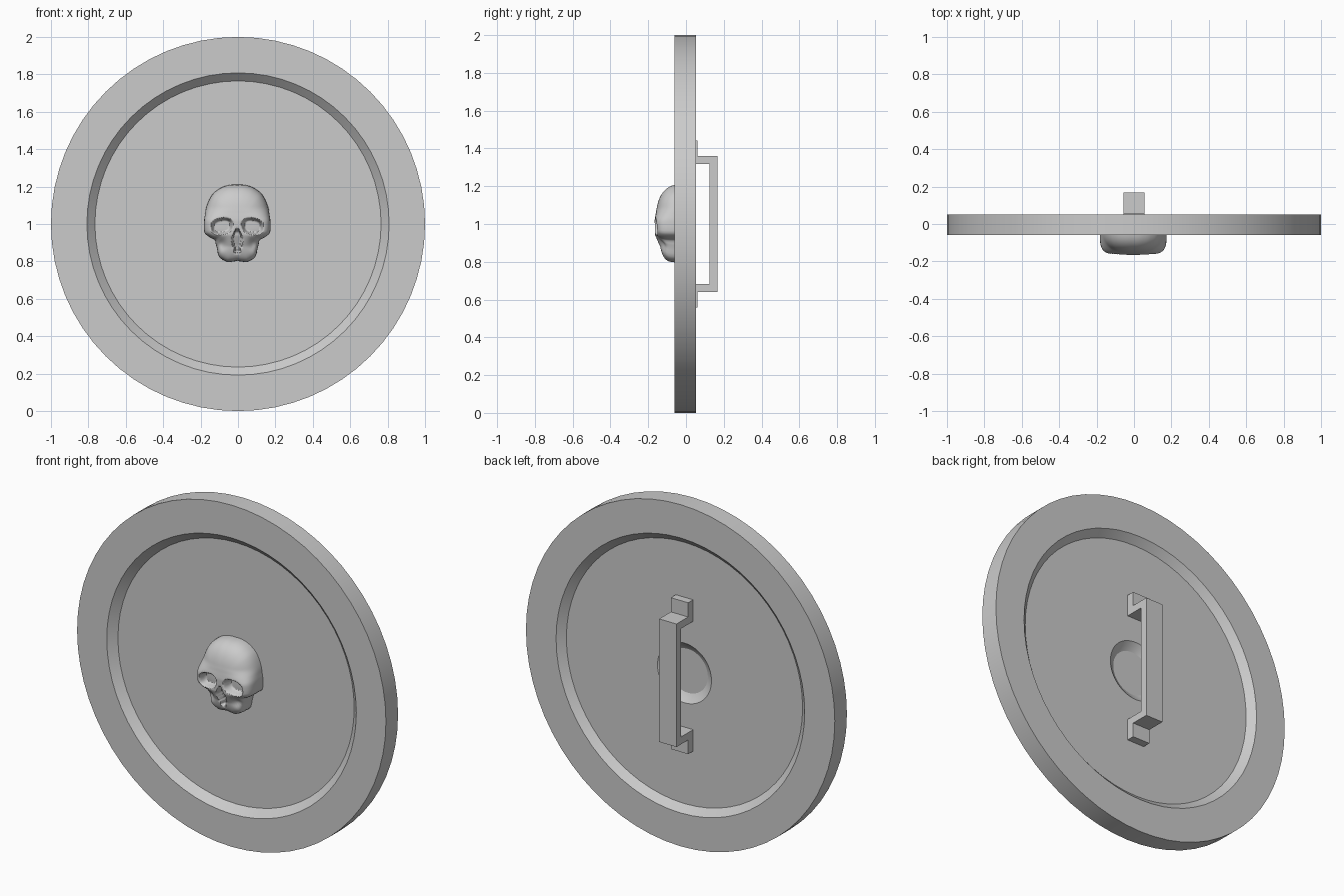
import bpy, bmesh, math
from mathutils import Vector, Matrix

if "Cube" in bpy.data.objects:
    bpy.data.objects.remove(bpy.data.objects["Cube"])


def make_object(name, bm, angle=35):
    bmesh.ops.remove_doubles(bm, verts=bm.verts, dist=1e-5)
    bmesh.ops.recalc_face_normals(bm, faces=bm.faces)
    me = bpy.data.meshes.new(name)
    bm.to_mesh(me)
    bm.free()
    ob = bpy.data.objects.new(name, me)
    bpy.context.collection.objects.link(ob)
    bpy.ops.object.select_all(action='DESELECT')
    ob.select_set(True)
    bpy.context.view_layer.objects.active = ob
    bpy.ops.object.shade_smooth_by_angle(angle=math.radians(angle))
    return ob


def lerp_table(table, v):
    if v <= table[0][0]:
        return table[0][1]
    for (a, fa), (b, fb) in zip(table, table[1:]):
        if v <= b:
            return fa + (fb - fa) * (v - a) / (b - a)
    return table[-1][1]


def smooth(a, b, v):
    t = min(max((v - a) / (b - a), 0), 1)
    return t * t * (3 - 2 * t)


# Shield disc: turned profile (radius, y), recessed on both faces
FRONT, BACK, FLOOR_F, FLOOR_B = -0.06, 0.052, -0.018, 0.014
dent_r, dent_d = 0.175, 0.065
R = (dent_r ** 2 + dent_d ** 2) / (2 * dent_d)
profile = [(0, -0.07), (0.06, -0.064), (0.1, -0.048), (0.135, FLOOR_F),
           (0.765, FLOOR_F), (0.808, FRONT), (1, FRONT), (1, BACK),
           (0.805, BACK), (0.765, FLOOR_B)]
for i in range(9):                                   # hand dent behind the grip
    r = dent_r * (1 - i / 8)
    profile.append((r, FLOOR_B - (math.sqrt(R * R - r * r) - (R - dent_d))))
bm = bmesh.new()
vs = [bm.verts.new((r, y, 1)) for r, y in profile]
es = [bm.edges.new(p) for p in zip(vs, vs[1:])]
bmesh.ops.spin(bm, geom=vs + es, cent=(0, 0, 1), axis=(0, 1, 0),
               angle=2 * math.pi, steps=64, use_merge=True)
make_object("shield_disc", bm)

# Handle: bent strap side profile (y, height from centre), extruded in x
half = [(0.168, 0.36), (0.06, 0.36), (0.06, 0.443), (FLOOR_B, 0.443),
        (FLOOR_B, 0.317), (0.124, 0.317)]
outline = half + [(y, -h) for y, h in reversed(half)]
bm = bmesh.new()
f = bm.faces.new([bm.verts.new((-0.056, y, 1 + h)) for y, h in outline])
ext = bmesh.ops.extrude_face_region(bm, geom=[f])
bmesh.ops.translate(bm, vec=(0.112, 0, 0),
                    verts=[v for v in ext["geom"] if isinstance(v, bmesh.types.BMVert)])
make_object("handle", bm, 20)

# Skull relief: polar grid inside a mirrored outline, bulged and then carved
side = [(0, 0.21), (0.04, 0.209), (0.085, 0.195), (0.13, 0.162), (0.158, 0.11),
        (0.172, 0.05), (0.178, 0.0), (0.175, -0.05), (0.155, -0.066),
        (0.118, -0.085), (0.108, -0.13), (0.097, -0.178), (0.055, -0.203), (0, -0.196)]
radius = [(math.atan2(x, z), math.hypot(x, z)) for x, z in side]
ridge = [(-0.2, 0.11), (-0.12, 0.12), (-0.06, 0.145), (0.02, 0.148),
         (0.06, 0.142), (0.2, 0.142)]
N, M = 96, 40


def skull_height(x, z, t):
    p = 5 - 2.4 * smooth(0.0, 0.09, z)               # boxy face, round cranium
    h = lerp_table(ridge, z) * (1 - t ** p) ** (1 / p)
    ax = abs(x)
    # eye sockets, slightly drooping outwards
    ez = z + 0.012 + 0.12 * (ax - 0.08)
    e = ((abs(ax - 0.082) / 0.059) ** 2.6 + (abs(ez) / 0.044) ** 2.6) ** (1 / 2.6)
    h -= 0.05 * (1 - smooth(0.68, 1.04, e)) * min(1, h / 0.1)
    # nose opening: kite shape
    w = lerp_table([(-0.157, 0.008), (-0.075, 0.031), (-0.028, 0.008)], z)
    n = max(ax / w, abs(z + 0.092) / 0.066)
    h -= 0.04 * (1 - smooth(0.72, 1.08, n))
    # hollows under the cheekbones
    h -= 0.02 * math.exp(-((ax - 0.085) / 0.025) ** 2 - ((z + 0.105) / 0.03) ** 2)
    return max(h, 0)


bm = bmesh.new()
rings = []
for j in range(1, M + 1):
    t = math.sin(j / M * math.pi / 2)
    ring = []
    for i in range(N):
        a = -math.pi + 2 * math.pi * i / N
        r = t * lerp_table(radius, abs(a))
        x, z = r * math.sin(a), r * math.cos(a)
        ring.append(bm.verts.new((x - 0.004, FLOOR_F - skull_height(x, z, min(t, 1)), 1 + z)))
    rings.append(ring)
centre = bm.verts.new((-0.004, FLOOR_F - skull_height(0, 0, 0), 1))
for i in range(N):
    k = (i + 1) % N
    bm.faces.new((centre, rings[0][i], rings[0][k]))
    for a, b in zip(rings, rings[1:]):
        bm.faces.new((a[i], b[i], b[k], a[k]))
bm.faces.new(rings[-1])                              # flat back on the disc
make_object("skull_emblem", bm, 50)
